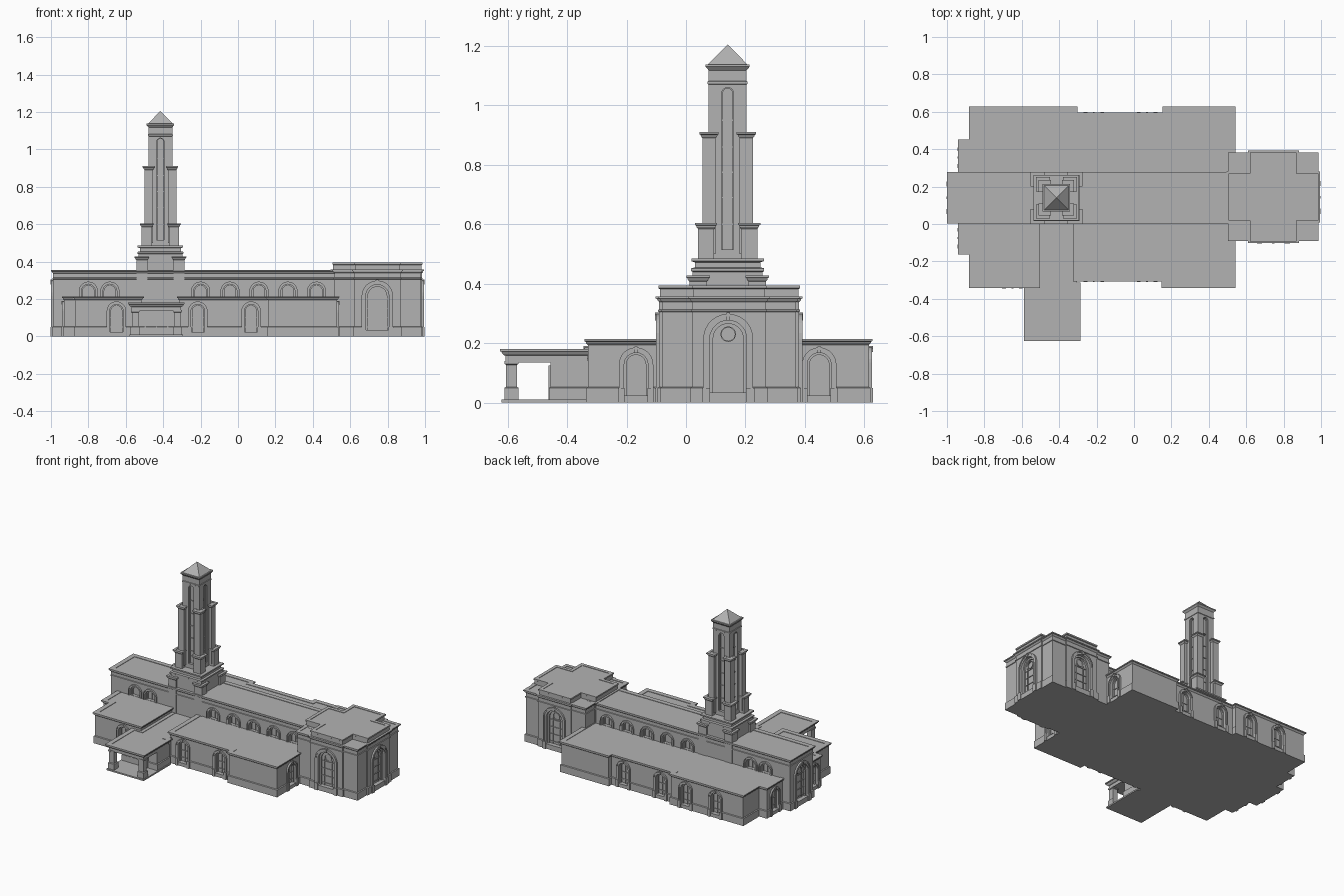
import bpy, bmesh
from math import pi, sin, cos
from mathutils import Matrix, Vector

if "Cube" in bpy.data.objects:
    bpy.data.objects.remove(bpy.data.objects["Cube"])

stone = bpy.data.materials.new("pale_grey_stone")
stone.use_nodes = True
GREY = (0.45, 0.45, 0.45, 1)
stone.diffuse_color = GREY
stone.node_tree.nodes["Principled BSDF"].inputs["Base Color"].default_value = GREY


def finish(name, bm, matrix=Matrix()):
    bmesh.ops.remove_doubles(bm, verts=bm.verts, dist=1e-5)
    bmesh.ops.recalc_face_normals(bm, faces=bm.faces)
    bm.transform(matrix)
    mesh = bpy.data.meshes.new(name)
    bm.to_mesh(mesh)
    bm.free()
    mesh.materials.append(stone)
    obj = bpy.data.objects.new(name, mesh)
    bpy.context.collection.objects.link(obj)
    return obj


def rect(x0, x1, y0, y1):
    return [(x0, y0), (x1, y0), (x1, y1), (x0, y1)]


def cross(cx, cy, long_x, long_y, arm, corner_x, corner_y):
    """Square with a shallow bay on each side, counter-clockwise."""
    quarter = [(long_x, arm), (corner_x, arm), (corner_x, corner_y), (arm, corner_y), (arm, long_y)]
    quarter = [p for i, p in enumerate(quarter) if p not in quarter[:i]]
    mirror = [(-x, y) for x, y in reversed(quarter)]
    half = quarter + mirror
    return [(cx + x, cy + y) for x, y in half + [(-x, -y) for x, y in half]]


def outset(poly, d):
    """Push a right-angled counter-clockwise outline out by d."""
    out = []
    for i, p in enumerate(poly):
        a, b, c = Vector(poly[i - 1]), Vector(p), Vector(poly[(i + 1) % len(poly)])
        e, f = (b - a).normalized(), (c - b).normalized()
        out.append(b + d * Vector((e.y + f.y, -e.x - f.x)))
    return out


def tier(name, poly, profile):
    """Loft an outline through (outset, height) pairs and cap both ends."""
    bm = bmesh.new()
    rings = [[bm.verts.new((*p, z)) for p in outset(poly, d)] for d, z in profile]
    n = len(poly)
    for lo, hi in zip(rings, rings[1:]):
        for i in range(n):
            bm.faces.new((lo[i], lo[(i + 1) % n], hi[(i + 1) % n], hi[i]))
    bm.faces.new(rings[0][::-1])
    bm.faces.new(rings[-1])
    return finish(name, bm)


def plinth(z=0, h=0.05):
    return [(0.006, z), (0.006, z + h), (0, z + h + 0.003)]


def cornice(top, out=0.012, rim=0.02):
    return [(0, top - 0.02), (out * 0.5, top - 0.014), (out * 0.6, top - 0.009), (out, top - 0.007),
            (out, top), (-rim, top), (-rim, top - 0.003)]


def arch(hw, z0, spring, steps=14):
    pts = [(hw, z0)] + [(hw * cos(pi * i / steps), spring + hw * sin(pi * i / steps))
                        for i in range(steps + 1)]
    return pts + [(-hw, z0)]


def bar(bm, u0, u1, z0, z1, d0, d1):
    size, mid = (u1 - u0, d1 - d0, z1 - z0), ((u0 + u1) / 2, -(d0 + d1) / 2, (z0 + z1) / 2)
    bmesh.ops.create_cube(bm, size=1, matrix=Matrix.Translation(mid) @ Matrix.Diagonal((*size, 1)))


def band(bm, inner, outer, d0, d1, closed=False):
    """Solid strip between two matching paths on a wall."""
    grid = [[bm.verts.new((u, -d, z)) for u, z in path]
            for path, d in ((inner, d0), (outer, d0), (outer, d1), (inner, d1))]
    n = len(inner)
    for i in range(n if closed else n - 1):
        j = (i + 1) % n
        for k in range(4):
            a, b = grid[k], grid[(k + 1) % 4]
            bm.faces.new((a[i], a[j], b[j], b[i]))
    if not closed:
        for i in (0, -1):
            bm.faces.new([g[i] for g in grid])


cuts = {}


def window(name, wall, x, y, turn, hw, z0, spring, trim, rungs=(), rose=0, feet=True, depth=0.022):
    """Arched recess with stepped surround, glazing bars and foot blocks."""
    place = Matrix.Translation((x, y, 0)) @ Matrix.Rotation(turn * pi / 2, 4, "Z")
    bm = bmesh.new()
    face = bm.faces.new([bm.verts.new((u, depth, z)) for u, z in arch(hw, z0, spring)])
    ext = bmesh.ops.extrude_face_region(bm, geom=[face])
    bmesh.ops.translate(bm, verts=[v for v in ext["geom"] if isinstance(v, bmesh.types.BMVert)],
                        vec=(0, -depth - 0.03, 0))
    cuts.setdefault(wall, []).append(finish("window_cutter", bm, place))
    bm = bmesh.new()
    shape = lambda w: arch(w, z0, spring)
    if trim:
        band(bm, shape(hw), shape(hw + trim * 0.6), -0.003, 0.007)
        band(bm, shape(hw + trim * 0.6), shape(hw + trim), -0.003, 0.011)
    band(bm, shape(hw * 0.82), shape(hw + 0.001), -depth - 0.002, -depth * 0.5)
    if feet:
        for s in (-1, 1):
            mid = s * (hw + trim * 0.55)
            bar(bm, mid - trim * 0.62, mid + trim * 0.62, 0, 0.05, -0.003, 0.014)
        bar(bm, -trim * 0.3, trim * 0.3, spring + hw, spring + hw + trim * 1.2, -0.003, 0.014)
        bar(bm, -hw, hw, 0, z0 + 0.004, -depth, 0.007)
    if rungs:
        for z in rungs:
            bar(bm, -hw * 0.85, hw * 0.85, z - 0.002, z + 0.002, -depth - 0.002, -depth + 0.005)
    if rose:
        ring = lambda r: [(r * cos(pi * i / 10), spring + hw * 0.25 + r * sin(pi * i / 10)) for i in range(20)]
        band(bm, ring(rose * 0.86), ring(rose), -depth - 0.002, -depth + 0.006, True)
        for s in (-0.45, 0.45):
            bar(bm, s * hw - 0.002, s * hw + 0.002, z0, spring, -depth - 0.002, -depth + 0.005)
    elif trim:
        bar(bm, -0.002, 0.002, z0, spring + hw * 0.83, -depth - 0.002, -depth + 0.005)
    finish(name, bm, place)


# Low wings wrapping the hall
wing_plan = [(-0.87, -0.33), (-0.515, -0.33), (-0.515, 0.1), (-0.315, 0.1), (-0.315, -0.295),
             (0.16, -0.295), (0.16, -0.33), (0.53, -0.33), (0.53, 0.615), (0.165, 0.615),
             (0.165, 0.585), (-0.315, 0.585), (-0.315, 0.615), (-0.87, 0.615), (-0.87, 0.44),
             (-0.93, 0.44), (-0.93, -0.15), (-0.87, -0.15)]
wings = tier("low_wings", wing_plan, plinth() + cornice(0.214))
low = dict(hw=0.036, z0=0.02, spring=0.135, trim=0.016, rungs=(0.05, 0.1))
for x, y in ((-0.65, -0.33), (-0.215, -0.295), (0.07, -0.295)):
    window("front_window", wings, x, y, 0, **low)
for x, y in ((-0.66, 0.615), (-0.43, 0.615), (-0.215, 0.585), (0.07, 0.585)):
    window("back_window", wings, x, y, 2, **low)
for y in (-0.168, 0.448):
    window("right_window", wings, 0.53, y, 1, 0.04, 0.02, 0.128, 0.018, (0.05, 0.1))
for y in (-0.075, 0.355):
    window("left_window", wings, -0.93, y, -1, **low)

# Tall central hall with its arcade
hall = tier("central_hall", rect(-0.988, 0.56, 0.015, 0.265),
            plinth() + [(0, 0.305), (0.004, 0.307), (0.004, 0.312), (0, 0.314)] + cornice(0.356))
for x in (-0.8, -0.685, -0.2, -0.043, 0.112, 0.267, 0.42):
    for y, turn in ((0.015, 0), (0.265, 2)):
        window("arcade_window", hall, x, y, turn, 0.037, 0.213, 0.242, 0.014, feet=False)
big = dict(hw=0.062, z0=0.03, spring=0.215, trim=0.022, rungs=(0.05, 0.1, 0.15, 0.2), rose=0.026)
window("left_great_window", hall, -0.988, 0.14, -1, **big)

# End pavilion with bays and stepped parapet
pavilion = tier("end_pavilion", cross(0.745, 0.145, 0.238, 0.235, 0.124, 0.23, 0.225),
                plinth() + [(0, 0.305), (0.004, 0.307), (0.004, 0.312), (0, 0.314)] + cornice(0.358, rim=0.012))
tier("pavilion_parapet", cross(0.745, 0.145, 0.238, 0.235, 0.122, 0.122, 0.122),
     [(-0.002, 0.35), (-0.002, 0.382), (0.003, 0.385), (0.003, 0.395), (-0.02, 0.395), (-0.02, 0.392)])
for x, y, turn in ((0.745, -0.09, 0), (0.983, 0.142, 1), (0.745, 0.38, 2)):
    window("great_window", pavilion, x, y, turn, **big)

# Entrance porch
porch_plan = [(-0.575, -0.613), (-0.298, -0.613), (-0.298, -0.325), (-0.318, -0.325),
              (-0.318, 0.1), (-0.512, 0.1), (-0.512, -0.325), (-0.575, -0.325)]
tier("porch_roof", porch_plan, [(-0.006, 0.135), (-0.006, 0.158)] + cornice(0.18))
tier("porch_floor", rect(-0.58, -0.293, -0.62, -0.32), [(0, 0), (0, 0.01)])
tier("entrance_wall", rect(-0.568, -0.305, -0.455, -0.32), plinth() + [(0, 0.14)])
tier("entrance_passage", rect(-0.52, -0.31, -0.34, 0.1), [(0, 0), (0, 0.15)])
for x in (-0.55, -0.323):
    tier("porch_column", rect(x - 0.018, x + 0.018, -0.605, -0.569),
         plinth() + [(0, 0.127), (0.005, 0.13), (0.005, 0.14)])
bm = bmesh.new()
for u0, u1, z0, z1 in ((-0.065, -0.057, 0, 0.125), (0.057, 0.065, 0, 0.125), (-0.065, 0.065, 0.117, 0.125),
                       (-0.003, 0.003, 0, 0.12), (-0.057, 0.057, 0.085, 0.09)):
    bar(bm, u0, u1, z0, z1, -0.002, 0.008)
finish("entrance_door_frame", bm, Matrix.Translation((-0.436, -0.455, 0)))

# Tower
TX, TY = -0.415, 0.14


def square(h):
    return rect(TX - h, TX + h, TY - h, TY + h)


tier("tower_base", square(0.118), [(0, 0.1), (0, 0.44), (0.005, 0.443), (0.005, 0.452), (-0.008, 0.455),
                                   (-0.008, 0.472), (0.004, 0.476), (0.004, 0.485)])
core = tier("tower_shaft", square(0.064),
            [(0, 0.47), (0, 1.07), (0.003, 1.072), (0.003, 1.08), (0, 1.082), (0, 1.118), (0.005, 1.124),
             (0.01, 1.13), (0.01, 1.138), (0.002, 1.138), (-0.064, 1.205)])
for name, inner, outer, z0, z1 in (("base_pier", 0.07, 0.129, 0.1, 0.428),
                                   ("lower_pier", 0.045, 0.1, 0.48, 0.605),
                                   ("upper_pier", 0.04, 0.085, 0.5, 0.91)):
    for sx in (-1, 1):
        for sy in (-1, 1):
            xs, ys = sorted((TX + sx * inner, TX + sx * outer)), sorted((TY + sy * inner, TY + sy * outer))
            tier(name, rect(*xs, *ys), [(0, z0)] + cornice(z1, 0.01, 0.005))
for turn, (dx, dy) in enumerate(((0, -1), (1, 0), (0, 1), (-1, 0))):
    window("tower_window", core, TX + dx * 0.064, TY + dy * 0.064, turn, 0.02, 0.515, 1.04, 0,
           (0.6, 0.69, 0.775, 0.86, 0.95), feet=False, depth=0.018)

# Cut the window recesses into the walls
for wall, cutters in cuts.items():
    bpy.context.view_layer.objects.active = wall
    for cutter in cutters:
        cutter.hide_render = True
        mod = wall.modifiers.new("recess", "BOOLEAN")
        mod.object, mod.operation, mod.solver = cutter, "DIFFERENCE", "EXACT"
        bpy.ops.object.modifier_apply(modifier=mod.name)
        bpy.data.objects.remove(cutter)
